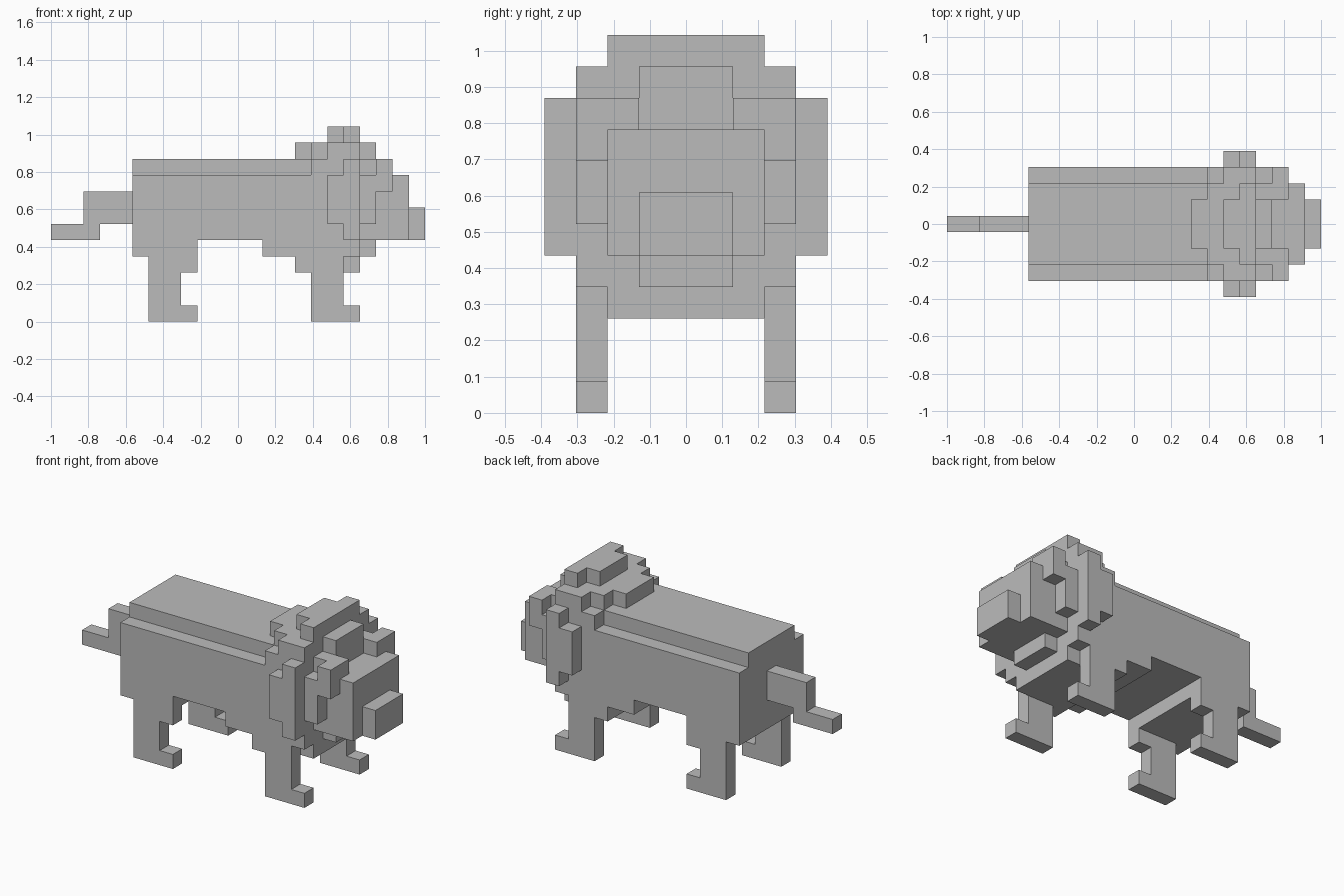
import bpy, bmesh
from itertools import product
from mathutils import Vector

cube = bpy.data.objects.get("Cube")
if cube:
    bpy.data.objects.remove(cube)

U = 2 / 23   # edge length of one block

grey = bpy.data.materials.new("stone_grey")
grey.use_nodes = True
colour = (0.5, 0.5, 0.5, 1)
grey.diffuse_color = colour
grey.node_tree.nodes["Principled BSDF"].inputs["Base Color"].default_value = colour


def box(x0, x1, z0, z1, y1, y0=None):
    """Block cells of a box; across the middle line, or from y0 to y1."""
    y0 = -y1 if y0 is None else y0
    return set(product(range(x0, x1), range(y0, y1 + 1), range(z0, z1)))


def mirrored(cells):
    return {(x, -y, z) for x, y, z in cells}


# Legs, with forward-pointing feet (left side)
hind_leg = box(6, 8, 0, 4, 3, 3) | box(8, 9, 0, 1, 3, 3) | box(8, 9, 3, 4, 3, 3)
front_leg = box(16, 18, 0, 4, 3, 3) | box(18, 19, 0, 1, 3, 3) | box(15, 16, 3, 4, 3, 3)

# Cheek tuft and brow (left side)
brow = box(19, 20, 6, 9, 3, 3) | box(20, 21, 8, 10, 3, 3) | box(19, 21, 9, 10, 2, 2)

# Outer mane fringe (left side)
fringe = box(17, 18, 6, 9, 4, 4) | box(18, 19, 5, 10, 4, 4)

parts = {
    "body": box(5, 16, 5, 9, 3) | box(5, 16, 9, 10, 2)
            | box(5, 9, 4, 5, 3) | box(13, 16, 4, 5, 3),
    "tail": box(0, 3, 5, 6, 0) | box(2, 5, 6, 8, 0),
    "mane": box(16, 19, 4, 10, 3) | box(17, 19, 10, 11, 3)
            | box(16, 17, 10, 11, 2) | box(15, 16, 10, 11, 1)
            | box(17, 18, 11, 12, 1) | box(18, 19, 11, 12, 2),
    "chest": box(15, 19, 3, 4, 2),
    "head": box(19, 22, 5, 9, 2),
    "forehead": box(19, 20, 9, 11, 1),
    "snout": box(22, 23, 5, 7, 1),
    "chin": box(19, 20, 4, 5, 1),
}
for name, cells in (("hind_leg", hind_leg), ("front_leg", front_leg),
                    ("brow", brow), ("mane_fringe", fringe)):
    parts["left_" + name] = cells
    parts["right_" + name] = mirrored(cells)

filled = set().union(*parts.values())


def build(name, cells):
    """Make a part from its outer block faces, merged into flat panels."""
    bm = bmesh.new()
    for cell in sorted(cells):
        for axis, sign in product(range(3), (-1, 1)):
            step = [0, 0, 0]
            step[axis] = sign
            if tuple(c + s for c, s in zip(cell, step)) in filled:
                continue
            normal = Vector(step)
            side = Vector([step[2], step[0], step[1]])
            up = normal.cross(side)
            centre = Vector(cell) + Vector((0.5, 0, 0.5)) + normal / 2
            corners = [centre + (a * side + b * up) / 2
                       for a, b in ((-1, -1), (1, -1), (1, 1), (-1, 1))]
            bm.faces.new([bm.verts.new(((p.x * U) - 1, p.y * U, p.z * U))
                          for p in corners])
    bmesh.ops.remove_doubles(bm, verts=bm.verts, dist=U / 100)
    bmesh.ops.dissolve_limit(bm, angle_limit=0.01, verts=bm.verts, edges=bm.edges)
    mesh = bpy.data.meshes.new(name)
    bm.to_mesh(mesh)
    bm.free()
    mesh.materials.append(grey)
    bpy.context.collection.objects.link(bpy.data.objects.new(name, mesh))


for name, cells in parts.items():
    build(name, cells)
